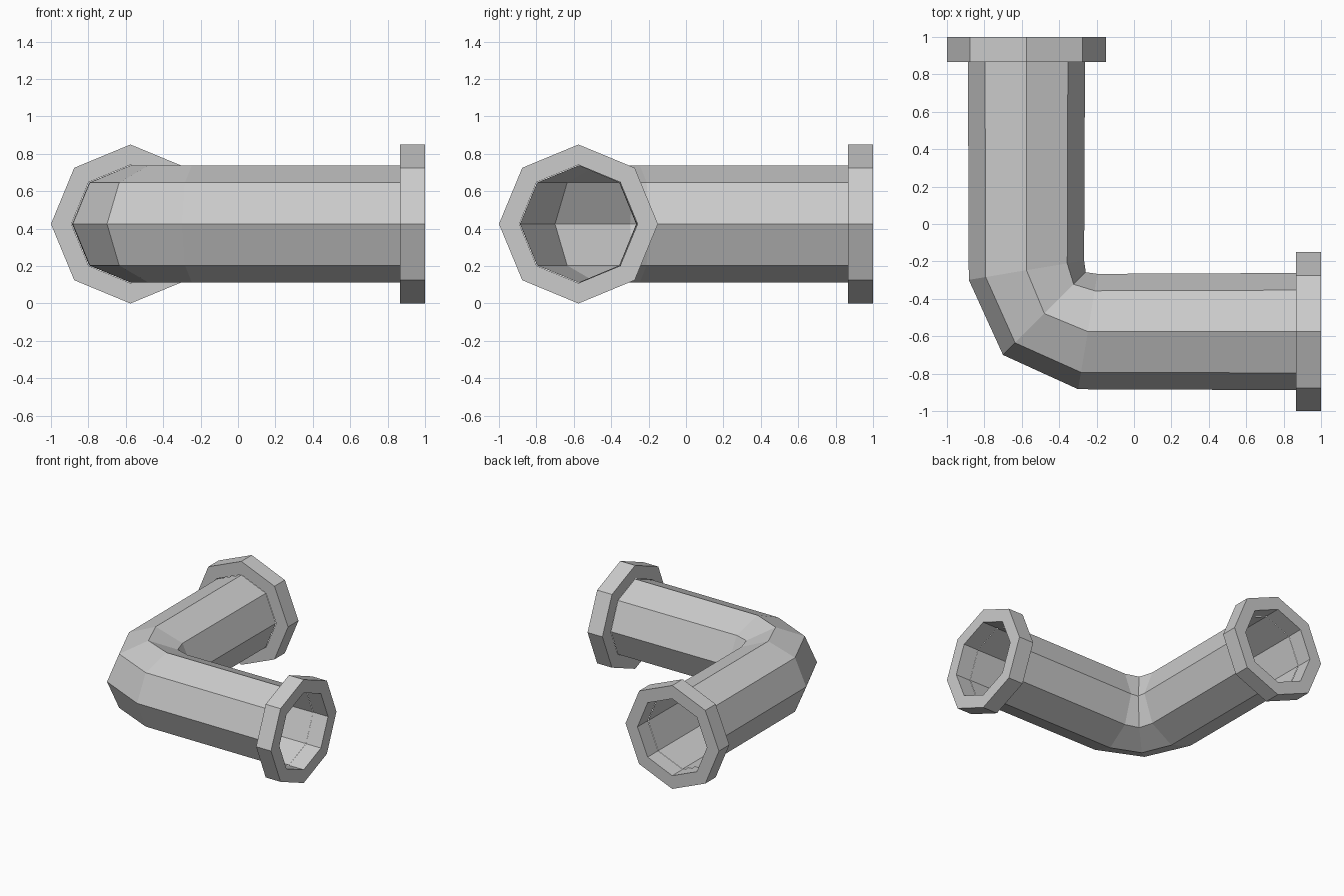
import bpy, bmesh
from math import sin, cos, pi
from mathutils import Vector

if "Cube" in bpy.data.objects:
    bpy.data.objects.remove(bpy.data.objects["Cube"])

SIDES = 8
AXIS = -0.575   # offset of each arm's centre line
HEIGHT = 0.425  # centre line height


def ring(bm, centre, across, radius):
    """Octagon with points at top and sides; 'across' is its horizontal axis."""
    c, a = Vector((*centre, HEIGHT)), Vector((*across, 0))
    return [bm.verts.new(c + a * (radius * cos(2 * pi * i / SIDES))
                         + Vector((0, 0, radius * sin(2 * pi * i / SIDES))))
            for i in range(SIDES)]


def bridge(bm, r0, r1):
    for i in range(SIDES):
        j = (i + 1) % SIDES
        bm.faces.new((r0[i], r0[j], r1[j], r1[i]))


def finish(bm, name):
    mesh = bpy.data.meshes.new(name)
    bm.to_mesh(mesh)
    bm.free()
    obj = bpy.data.objects.new(name, mesh)
    bpy.context.collection.objects.link(obj)


# Elbow pipe: open single-walled tube through five sections
R = 0.313
sections = [
    ((AXIS, 0.866), (1, 0)),
    ((AXIS, -0.247), (0.985, 0.165)),
    ((-0.479, -0.479), (0.707, 0.707)),
    ((-0.247, AXIS), (0.165, 0.985)),
    ((0.866, AXIS), (0, 1)),
]
bm = bmesh.new()
rings = [ring(bm, c, a, R) for c, a in sections]
for r0, r1 in zip(rings, rings[1:]):
    bridge(bm, r0, r1)
# the tube is open, so orient its walls outward explicitly
bm.normal_update()
f = bm.faces[:][0]
if (f.calc_center_median() - Vector((AXIS, 0.3, HEIGHT))).dot(f.normal) < 0:
    bmesh.ops.reverse_faces(bm, faces=bm.faces[:])
finish(bm, "elbow_pipe")

# End flanges: octagonal collars with a through hole
for name, along, across in (("back_flange", (0, 1), (1, 0)),
                            ("right_flange", (1, 0), (0, 1))):
    bm = bmesh.new()
    loops = []
    for radius, dist in ((0.425, 0.865), (0.425, 1.0), (0.316, 1.0), (0.316, 0.865)):
        centre = [AXIS * across[k] + dist * along[k] for k in range(2)]
        loops.append(ring(bm, centre, across, radius))
    for k in range(4):
        bridge(bm, loops[k], loops[(k + 1) % 4])
    bmesh.ops.recalc_face_normals(bm, faces=bm.faces[:])
    finish(bm, name)
